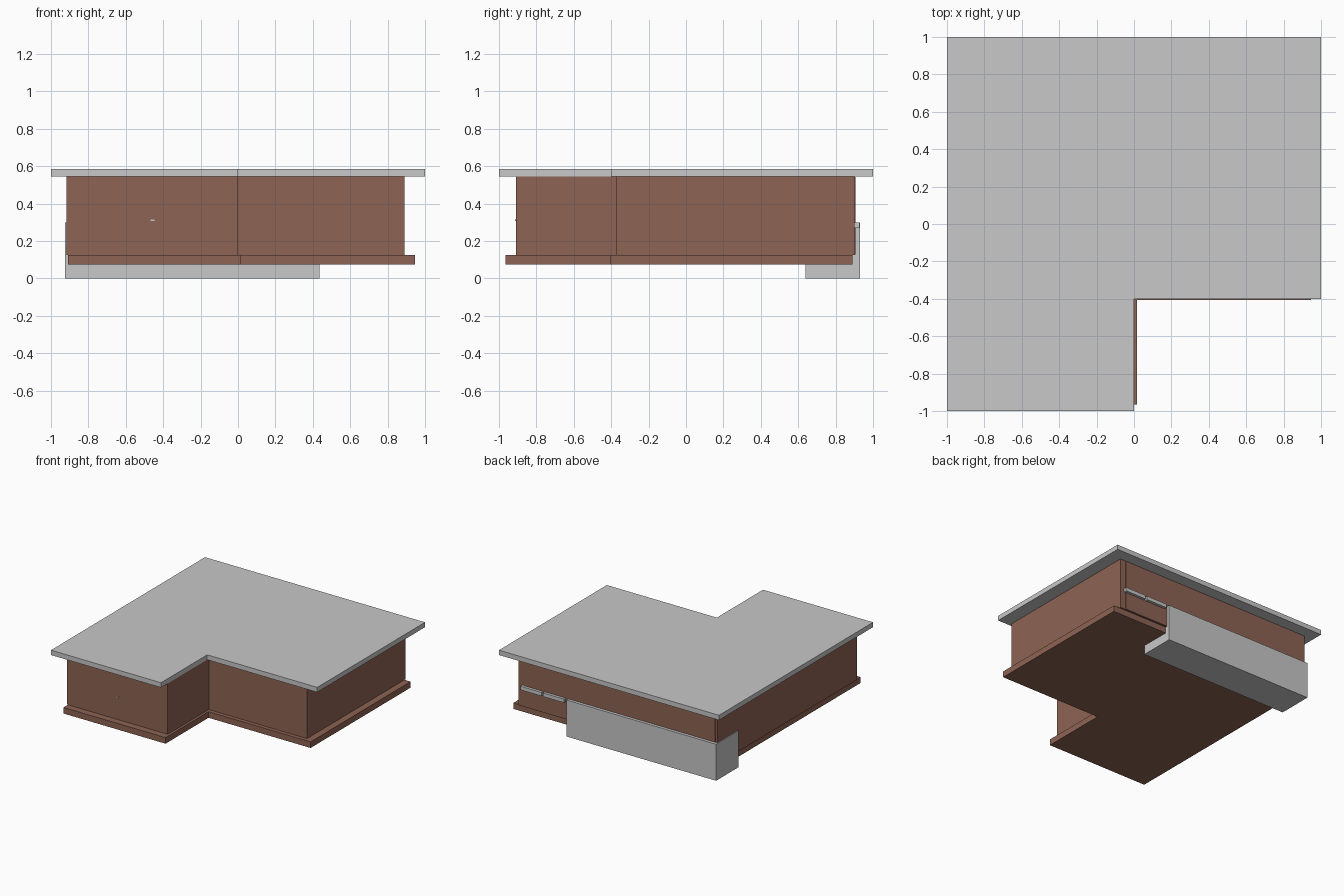
import bpy, bmesh

if "Cube" in bpy.data.objects:
    bpy.data.objects.remove(bpy.data.objects["Cube"])


def make_mat(name, rgb):
    m = bpy.data.materials.new(name)
    m.diffuse_color = (*rgb, 1)
    m.use_nodes = True
    m.node_tree.nodes["Principled BSDF"].inputs["Base Color"].default_value = m.diffuse_color
    return m


brown = make_mat("brick brown", (0.27, 0.125, 0.088))
grey = make_mat("light grey", (0.58, 0.58, 0.58))


def prism(name, outline, z0, z1, mat):
    """Extrude a ground outline from z0 up to z1."""
    bm = bmesh.new()
    face = bm.faces.new([bm.verts.new((x, y, z0)) for x, y in outline])
    top = bmesh.ops.extrude_face_region(bm, geom=[face])["geom"]
    verts = [v for v in top if isinstance(v, bmesh.types.BMVert)]
    bmesh.ops.translate(bm, verts=verts, vec=(0, 0, z1 - z0))
    bmesh.ops.recalc_face_normals(bm, faces=bm.faces)
    me = bpy.data.meshes.new(name)
    bm.to_mesh(me)
    bm.free()
    me.materials.append(mat)
    ob = bpy.data.objects.new(name, me)
    bpy.context.collection.objects.link(ob)
    return ob


def l_shape(x0, x1, y0, y1, nx, ny):
    """Rectangle with the front right corner left out."""
    return [(x0, y0), (nx, y0), (nx, ny), (x1, ny), (x1, y1), (x0, y1)]


def box(name, x0, x1, y0, y1, z0, z1, mat):
    return prism(name, [(x0, y0), (x1, y0), (x1, y1), (x0, y1)], z0, z1, mat)


# L-shaped house: floor slab, walls, flat roof
prism("floor_slab", l_shape(-0.91, 0.945, -0.965, 0.89, 0.017, -0.407), 0.075, 0.125, brown)
prism("walls", l_shape(-0.918, 0.89, -0.908, 0.902, -0.003, -0.375), 0.125, 0.545, brown)
prism("roof", l_shape(-1, 1, -1, 1, 0, -0.4), 0.545, 0.585, grey)

# Thin cladding on the back wall
box("back_cladding", -0.9, 0.84, 0.90, 0.906, 0.127, 0.543, brown)

# Long block set into the back of the house
box("back_block", -0.925, 0.435, 0.64, 0.93, 0, 0.30, grey)

# Two small ledges beside the block
for i, (x0, x1) in enumerate([(0.46, 0.65), (0.665, 0.855)]):
    box(f"back_ledge_{i + 1}", x0, x1, 0.90, 0.928, 0.27, 0.30, grey)

# Small handle on the front wall
box("front_handle", -0.467, -0.446, -0.915, -0.905, 0.308, 0.315, grey)
